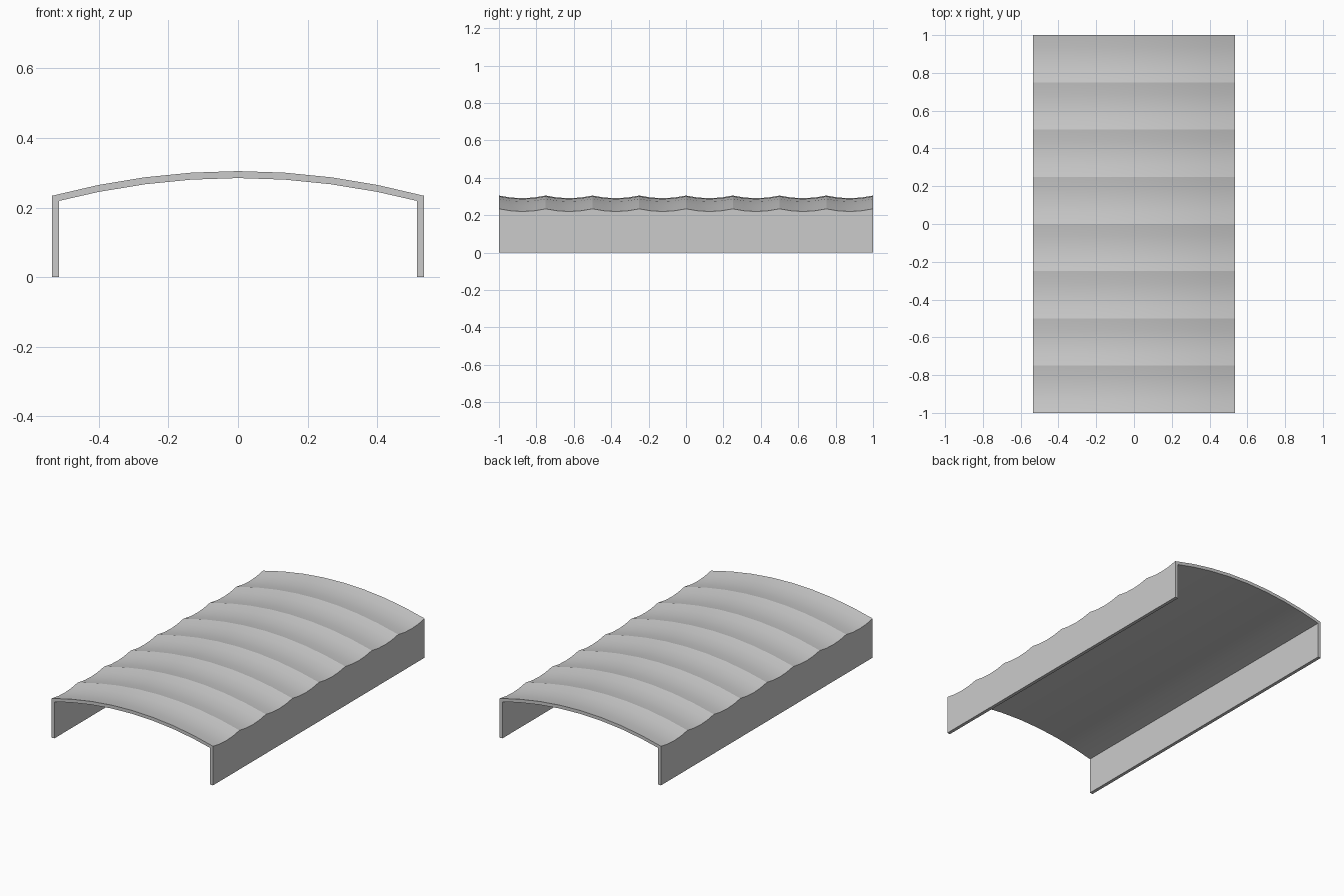
import bpy, bmesh, math

# Remove the default cube only
cube = bpy.data.objects.get("Cube")
if cube:
    bpy.data.objects.remove(cube)

HALF_W, HALF_L = 0.535, 1.0
THICK = 0.02
CROWN, RISE = 0.305, 0.071
BAYS, BAY_STEPS, ARCH_STEPS = 8, 4, 8
SAG = 0.014

grey = bpy.data.materials.new("light grey")
grey.use_nodes = True
grey.diffuse_color = (0.6, 0.6, 0.6, 1)
grey.node_tree.nodes["Principled BSDF"].inputs["Base Color"].default_value = (0.6, 0.6, 0.6, 1)


def arch(x):
    return CROWN - RISE * (x / HALF_W) ** 2


def sag(step):
    t = (step % BAY_STEPS) / BAY_STEPS
    return SAG * 4 * t * (1 - t)


def section(step):
    """Closed cross-section: scalloped arch on top, plain arch below, two legs."""
    xs = [HALF_W * (2 * i / ARCH_STEPS - 1) for i in range(ARCH_STEPS + 1)]
    inner = HALF_W - THICK
    top = [(x, arch(x) - sag(step)) for x in xs]
    under = [(max(-inner, min(inner, x)), 0) for x in reversed(xs)]
    under = [(x, arch(x) - THICK) for x, _ in under]
    return top + [(HALF_W, 0), (inner, 0)] + under + [(-inner, 0), (-HALF_W, 0)]


# Canopy shell: sections swept along the length
bm = bmesh.new()
steps = BAYS * BAY_STEPS
rings = []
for s in range(steps + 1):
    y = HALF_L * (2 * s / steps - 1)
    rings.append([bm.verts.new((x, y, z)) for x, z in section(s)])
for a, b in zip(rings, rings[1:]):
    for i in range(len(a)):
        j = (i + 1) % len(a)
        bm.faces.new((a[i], a[j], b[j], b[i]))
bm.faces.new(rings[0])
bm.faces.new(rings[-1])
bmesh.ops.recalc_face_normals(bm, faces=bm.faces)

mesh = bpy.data.meshes.new("canopy")
bm.to_mesh(mesh)
bm.free()
mesh.materials.append(grey)
canopy = bpy.data.objects.new("canopy", mesh)
bpy.context.collection.objects.link(canopy)

# Smooth bays with crisp ridges and corners
bpy.ops.object.select_all(action="DESELECT")
canopy.select_set(True)
bpy.context.view_layer.objects.active = canopy
bpy.ops.object.shade_smooth_by_angle(angle=math.radians(15))
